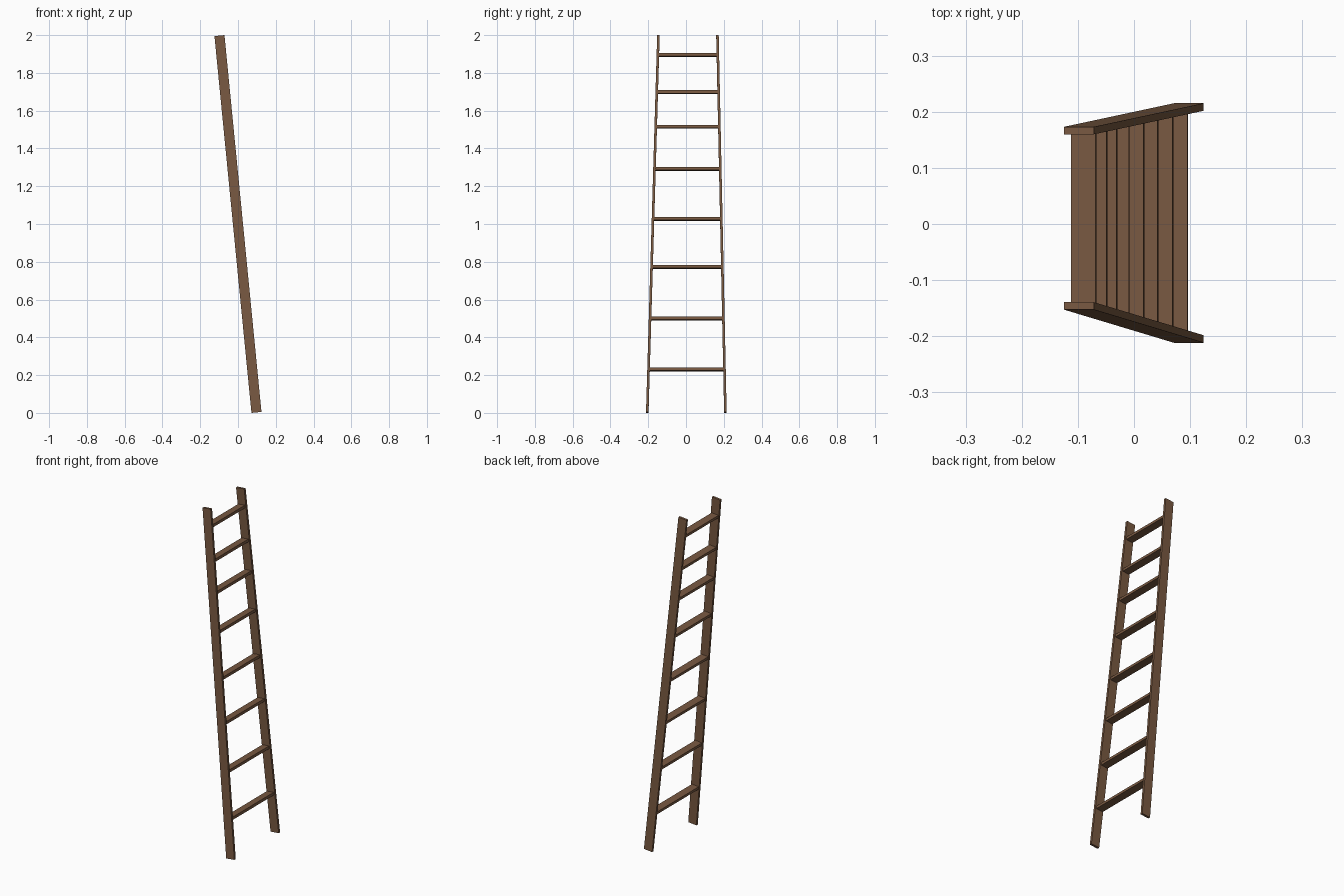
import bpy, bmesh, math
from mathutils import Vector

if "Cube" in bpy.data.objects:
    bpy.data.objects.remove(bpy.data.objects["Cube"])

wood = bpy.data.materials.new("brown wood")
wood.diffuse_color = (0.19, 0.10, 0.053, 1)
wood.use_nodes = True
wood.node_tree.nodes["Principled BSDF"].inputs["Base Color"].default_value = wood.diffuse_color

LEAN = math.atan2(0.196, 1.995)
ACROSS = Vector((math.cos(LEAN), 0, math.sin(LEAN)))   # depth direction of the ladder
ALONG = Vector((-math.sin(LEAN), 0, math.cos(LEAN)))   # climbing direction


def centre_x(z):
    return 0.098 - 0.0982 * z


def prism(name, start, end, u, v):
    """Bar between two points with a cross-section spanned by half vectors u, v."""
    bm = bmesh.new()
    rings = [[bm.verts.new(p + a * u + b * v) for a, b in ((-1, -1), (1, -1), (1, 1), (-1, 1))]
             for p in (start, end)]
    for ring in rings:
        bm.faces.new(ring)
    for i in range(4):
        j = (i + 1) % 4
        bm.faces.new((rings[0][i], rings[0][j], rings[1][j], rings[1][i]))
    bmesh.ops.recalc_face_normals(bm, faces=bm.faces[:])
    mesh = bpy.data.meshes.new(name)
    bm.to_mesh(mesh)
    bm.free()
    mesh.materials.append(wood)
    ob = bpy.data.objects.new(name, mesh)
    bpy.context.collection.objects.link(ob)


# side rails, converging a little unevenly towards the top
rails = {"back_rail": (0.2085, 0.1665), "front_rail": (-0.205, -0.146)}
ZB, ZT = 0.0026, 1.9974
for name, (yb, yt) in rails.items():
    prism(name, Vector((centre_x(ZB), yb, ZB)), Vector((centre_x(ZT), yt, ZT)),
          ACROSS * 0.0266, Vector((0, 0.0067, 0)))

# rungs, unevenly spaced, ending inside the rails
for i, z in enumerate((0.230, 0.499, 0.773, 1.027, 1.292, 1.515, 1.698, 1.894)):
    ends = [Vector((centre_x(z) - 0.0015, yb + (yt - yb) * z / 2, z))
            for yb, yt in rails.values()]
    prism(f"rung_{i + 1}", ends[0], ends[1], ACROSS * 0.022, ALONG * 0.008)
